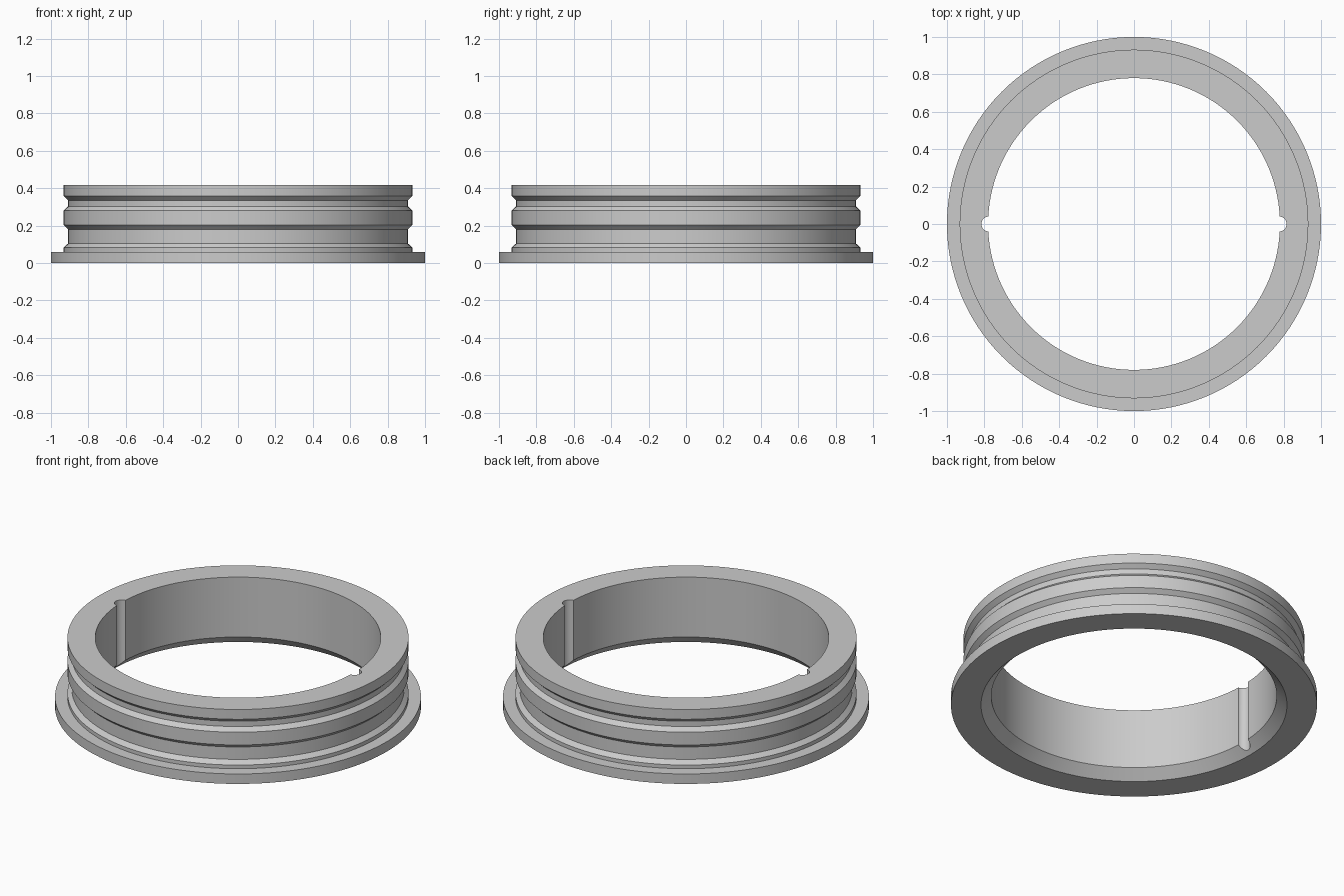
import bpy
import bmesh
import math

if "Cube" in bpy.data.objects:
    bpy.data.objects.remove(bpy.data.objects["Cube"], do_unlink=True)

SEGMENTS = 128
HEIGHT = 0.417
BORE, LIP, GROOVE = 0.78, 0.932, 0.908

# Plain grey material
grey = bpy.data.materials.new("grey")
grey.use_nodes = True
colour = (0.6, 0.6, 0.6, 1)
grey.diffuse_color = colour
grey.node_tree.nodes["Principled BSDF"].inputs["Base Color"].default_value = colour

# Cross-section as (radius, height): flange, lips, two grooves, chamfered bore
profile = [
    (0.836, 0), (1, 0), (1, 0.06), (LIP, 0.06), (LIP, 0.082),
    (GROOVE, 0.105), (GROOVE, 0.18), (LIP, 0.203), (LIP, 0.28),
    (GROOVE, 0.303), (GROOVE, 0.335), (LIP, 0.358),
    (LIP, HEIGHT), (BORE, HEIGHT), (BORE, 0.056),
]


def revolve(name, points):
    """Turn a closed cross-section around the z axis."""
    bm = bmesh.new()
    rings = []
    for i in range(SEGMENTS):
        a = 2 * math.pi * i / SEGMENTS
        rings.append([bm.verts.new((r * math.cos(a), r * math.sin(a), z))
                      for r, z in points])
    for i, ring in enumerate(rings):
        after = rings[(i + 1) % SEGMENTS]
        for j in range(len(points)):
            k = (j + 1) % len(points)
            bm.faces.new((ring[j], after[j], after[k], ring[k]))
    bmesh.ops.recalc_face_normals(bm, faces=bm.faces)
    mesh = bpy.data.meshes.new(name)
    bm.to_mesh(mesh)
    bm.free()
    obj = bpy.data.objects.new(name, mesh)
    bpy.context.collection.objects.link(obj)
    return obj


ring = revolve("grooved_ring", profile)
ring.data.materials.append(grey)

# Round key slots down both sides of the bore
for side, x in (("left", BORE - 0.004), ("right", 0.004 - BORE)):
    bpy.ops.mesh.primitive_cylinder_add(
        vertices=32, radius=0.04, depth=1, location=(x, 0, HEIGHT / 2))
    cutter = bpy.context.object
    cutter.name = side + "_slot_cutter"
    cutter.hide_render = True
    cutter.data.materials.append(grey)
    cut = ring.modifiers.new(side + "_slot", "BOOLEAN")
    cut.operation = "DIFFERENCE"
    cut.solver = "EXACT"
    cut.object = cutter
    bpy.ops.object.select_all(action="DESELECT")
    bpy.context.view_layer.objects.active = ring
    ring.select_set(True)
    bpy.ops.object.modifier_apply(modifier=cut.name)
    bpy.data.objects.remove(cutter, do_unlink=True)

# Smooth round walls with crisp profile edges
bpy.ops.object.shade_smooth_by_angle(angle=math.radians(25))
